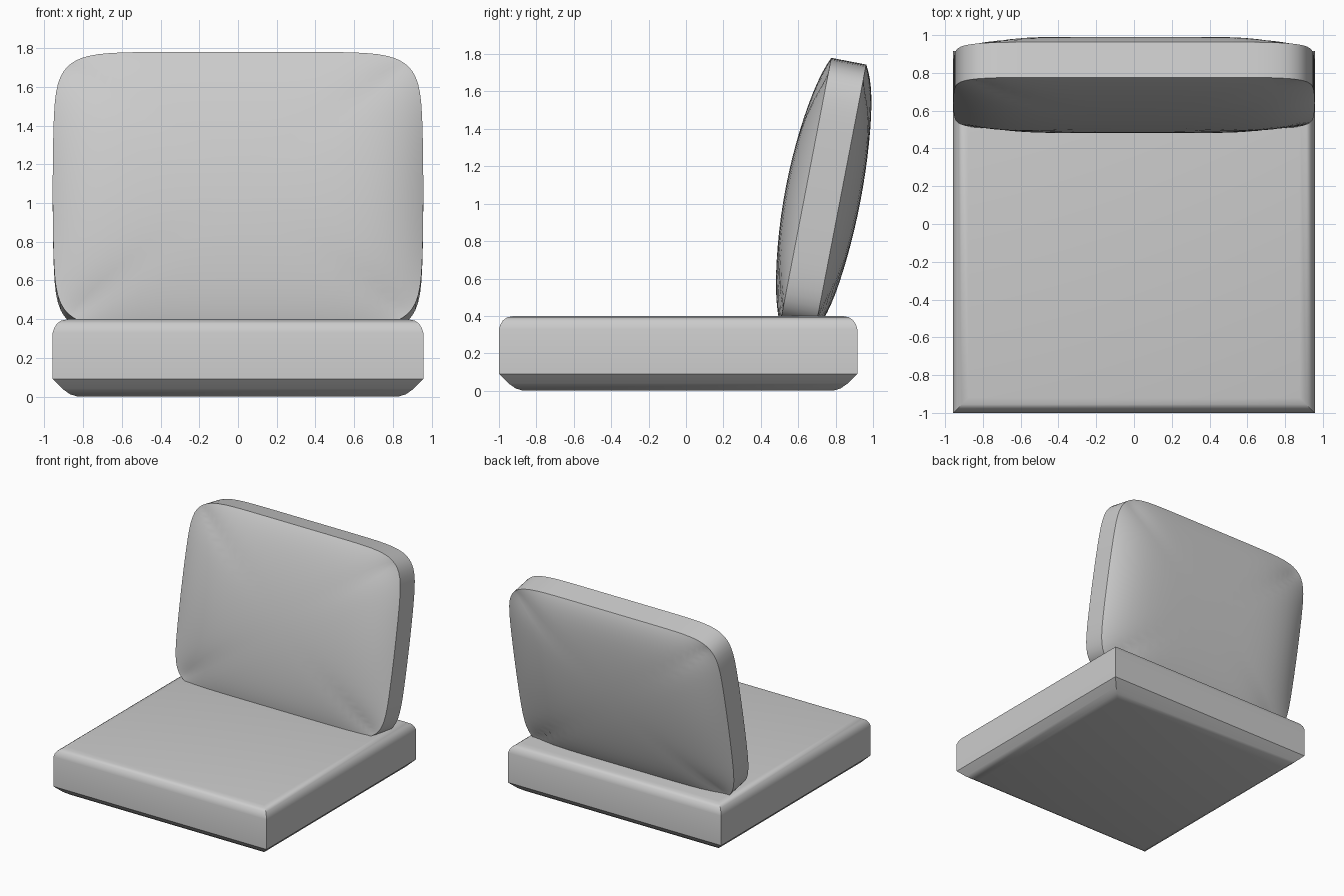
import bpy, bmesh, math
from mathutils import Matrix

if "Cube" in bpy.data.objects:
    bpy.data.objects.remove(bpy.data.objects["Cube"])


def finish(name, bm, angle):
    bmesh.ops.recalc_face_normals(bm, faces=bm.faces)
    mesh = bpy.data.meshes.new(name)
    bm.to_mesh(mesh)
    bm.free()
    obj = bpy.data.objects.new(name, mesh)
    bpy.context.collection.objects.link(obj)
    bpy.ops.object.select_all(action='DESELECT')
    obj.select_set(True)
    bpy.context.view_layer.objects.active = obj
    bpy.ops.object.shade_smooth_by_angle(angle=math.radians(angle))
    return obj


# Seat cushion: stacked rectangles (inset, height) with square vertical corners
bm = bmesh.new()
profile = [(0.13, 0.0), (0.09, 0.012), (0.05, 0.04), (0.0, 0.09), (0.0, 0.33),
           (0.008, 0.355), (0.022, 0.377), (0.045, 0.393), (0.08, 0.4)]
rings = []
for inset, z in profile:
    x, y0, y1 = 0.957 - inset, -1.0 + inset, 0.916 - inset
    rings.append([bm.verts.new(c) for c in
                  ((-x, y0, z), (x, y0, z), (x, y1, z), (-x, y1, z))])
for a, b in zip(rings, rings[1:]):
    for i in range(4):
        j = (i + 1) % 4
        bm.faces.new((a[i], a[j], b[j], b[i]))
bm.faces.new(rings[0])
bm.faces.new(rings[-1])
finish("seat_cushion", bm, 35)

# Back cushion: two domed panels with a rounded outline joined by a side band
HALF_W, HALF_H, HALF_T = 0.957, 0.725, 0.095
N = 28
steps = [math.sin(math.pi / 2 * (2 * i / N - 1)) for i in range(N + 1)]


def panel(bm, side, base, dome):
    grid = []
    for v in steps:
        row = []
        for u in steps:
            norm = (abs(u) ** 8 + abs(v) ** 8) ** 0.125
            f = max(abs(u), abs(v)) / norm if norm > 1e-9 else 1.0
            puff = (base * (1 - v ** 8) + dome * (1 - v * v)) * (1 - u ** 6)
            row.append(bm.verts.new((HALF_W * u * f * (1 - 0.02 * v * v),
                                     side * (HALF_T + puff),
                                     HALF_H * v * f)))
        grid.append(row)
    for j in range(N):
        for i in range(N):
            bm.faces.new((grid[j][i], grid[j][i + 1],
                          grid[j + 1][i + 1], grid[j + 1][i]))
    # outline of the panel, used for the band
    return (grid[0][:-1] + [r[-1] for r in grid[:-1]]
            + grid[-1][:0:-1] + [r[0] for r in grid[:0:-1]])


bm = bmesh.new()
front = panel(bm, -1, 0.02, 0.088)
rear = panel(bm, 1, 0.035, 0.073)
for i in range(len(front)):
    j = (i + 1) % len(front)
    bm.faces.new((front[i], front[j], rear[j], rear[i]))
bm.transform(Matrix.Translation((0, 0.733, 1.05))
             @ Matrix.Rotation(math.radians(-10.9), 4, 'X'))
finish("back_cushion", bm, 35)
